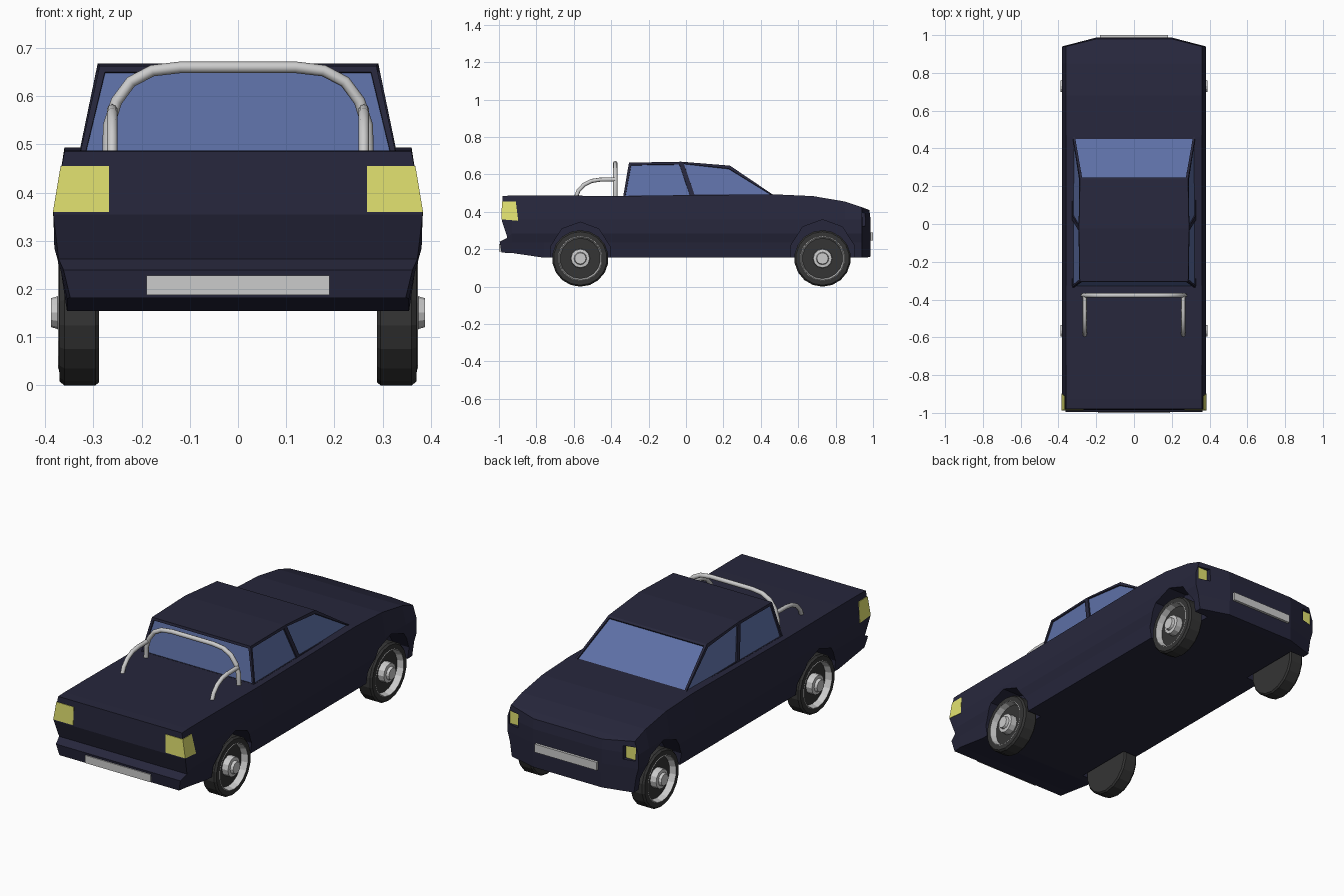
import bpy, bmesh, math
from mathutils import Matrix

if "Cube" in bpy.data.objects:
    bpy.data.objects.remove(bpy.data.objects["Cube"])


def material(name, rgb):
    m = bpy.data.materials.new(name)
    m.diffuse_color = (*rgb, 1)
    m.use_nodes = True
    m.node_tree.nodes["Principled BSDF"].inputs["Base Color"].default_value = m.diffuse_color
    return m


PAINT = material("navy_paint", (0.02, 0.02, 0.045))
GLASS = material("blue_glass", (0.11, 0.16, 0.38))
LAMP = material("yellow_lamp", (0.75, 0.75, 0.16))
RUBBER = material("dark_rubber", (0.035, 0.035, 0.035))


def finish(name, bm, *mats):
    bmesh.ops.recalc_face_normals(bm, faces=bm.faces[:])
    me = bpy.data.meshes.new(name)
    bm.to_mesh(me)
    bm.free()
    ob = bpy.data.objects.new(name, me)
    bpy.context.collection.objects.link(ob)
    for m in mats:
        me.materials.append(m)
    return ob


def box(name, lo, hi, *mats):
    bm = bmesh.new()
    bmesh.ops.create_cube(bm, size=1)
    for v in bm.verts:
        v.co = [(a + b) / 2 + c * (b - a) for a, b, c in zip(lo, hi, v.co)]
    return finish(name, bm, *mats)


def hull(name, pts, *mats):
    bm = bmesh.new()
    for p in pts:
        bm.verts.new(p)
    bmesh.ops.convex_hull(bm, input=bm.verts[:])
    bmesh.ops.dissolve_limit(bm, angle_limit=0.02, verts=bm.verts[:], edges=bm.edges[:])
    return finish(name, bm, *mats)


def lathe_x(name, profile, centre, side, mat=None, steps=18):
    """Spin (x, radius) points about the wheel axle."""
    bm = bmesh.new()
    vs = [bm.verts.new((x * side, 0, r)) for x, r in profile]
    es = [bm.edges.new(p) for p in zip(vs, vs[1:])]
    bmesh.ops.spin(bm, geom=vs + es, axis=(1, 0, 0), cent=(0, 0, 0),
                   angle=math.tau, steps=steps)
    bmesh.ops.remove_doubles(bm, verts=bm.verts[:], dist=1e-4)
    bmesh.ops.translate(bm, verts=bm.verts[:], vec=centre)
    return finish(name, bm, *([mat] if mat else []))


def tube(name, pts, radius):
    cu = bpy.data.curves.new(name, 'CURVE')
    cu.dimensions = '3D'
    cu.bevel_depth = radius
    cu.bevel_resolution = 2
    cu.use_fill_caps = True
    sp = cu.splines.new('POLY')
    sp.points.add(len(pts) - 1)
    for p, co in zip(sp.points, pts):
        p.co = (*co, 1)
    ob = bpy.data.objects.new(name, cu)
    bpy.context.collection.objects.link(ob)
    return ob


# Body: half sections (top, shoulder, waist, sill, bottom) lofted from tail to nose
def section(y, top, bottom=0.155, x_top=0.36):
    return [(x_top, y, top), (0.381, y, 0.36), (0.381, y, 0.285),
            (0.367, y, 0.235), (0.355, y, bottom)]


stations = [
    [(0.36, -0.98, 0.485), (0.383, -0.985, 0.355), (0.372, -0.955, 0.262),
     (0.362, -0.996, 0.24), (0.348, -0.987, 0.182)],
    section(-0.93, 0.487, 0.18),
    section(-0.76, 0.487),
    section(-0.33, 0.485),
    section(0.46, 0.494),
    section(0.68, 0.484),
    section(0.85, 0.455),
    section(0.94, 0.425),
    [(0.2, 0.98, 0.41), (0.2, 0.987, 0.36), (0.2, 0.987, 0.285),
     (0.2, 0.987, 0.235), (0.2, 0.985, 0.158)],
]
bm = bmesh.new()
rows = [[[bm.verts.new((s * x, y, z)) for x, y, z in st] for s in (1, -1)] for st in stations]
for a, b in zip(rows, rows[1:]):
    for s in (0, 1):
        for k in range(4):
            bm.faces.new((a[s][k], a[s][k + 1], b[s][k + 1], b[s][k]))
    for k in (0, 4):
        bm.faces.new((a[0][k], a[1][k], b[1][k], b[0][k]))
for r in (rows[0], rows[-1]):
    for k in range(4):
        bm.faces.new((r[0][k], r[1][k], r[1][k + 1], r[0][k + 1]))
body = finish("body", bm, PAINT)


def cut(cutter):
    cutter.hide_render = True
    cutter.display_type = 'WIRE'
    m = body.modifiers.new(cutter.name, 'BOOLEAN')
    m.operation = 'DIFFERENCE'
    m.solver = 'EXACT'
    m.object = cutter


# Cabin: glazed faces are inset and recessed
bm = bmesh.new()
base = [(0.329, -0.337, 0.475), (0.33, 0.035, 0.48), (0.326, 0.475, 0.485)]
roof = [(0.287, -0.305, 0.663), (0.291, -0.025, 0.668), (0.286, 0.235, 0.647)]
B, R = [[[bm.verts.new((s * x, y, z)) for x, y, z in row] for s in (1, -1)]
        for row in (base, roof)]
panes = []
for s in (0, 1):
    for k in (0, 1):
        panes.append(bm.faces.new((B[s][k], B[s][k + 1], R[s][k + 1], R[s][k])))
for k in (0, 2):
    panes.append(bm.faces.new((B[0][k], B[1][k], R[1][k], R[0][k])))
for k in (0, 1):
    bm.faces.new((R[0][k], R[0][k + 1], R[1][k + 1], R[1][k]))
    bm.faces.new((B[0][k], B[0][k + 1], B[1][k + 1], B[1][k]))
bmesh.ops.recalc_face_normals(bm, faces=bm.faces[:])
bmesh.ops.inset_individual(bm, faces=panes, thickness=0.017, depth=0)
bmesh.ops.inset_individual(bm, faces=panes, thickness=0.001, depth=-0.007)
for f in panes:
    f.material_index = 1
finish("cabin", bm, PAINT, GLASS)

for side, tag in ((1, "right"), (-1, "left")):
    # Wheels and wheel arches
    for y, end, arch in ((-0.565, "tail", 0.168), (0.73, "nose", 0.18)):
        c = (0, y, 0.151)
        lathe_x(f"{end}_{tag}_tyre", [(0.288, 0), (0.288, 0.144), (0.296, 0.151), (0.36, 0.151),
                (0.37, 0.143), (0.371, 0.118), (0.338, 0.112), (0.338, 0)], c, side, RUBBER)
        lathe_x(f"{end}_{tag}_rim", [(0.371, 0.119), (0.373, 0.116), (0.34, 0.108),
                (0.337, 0.112)], c, side)
        lathe_x(f"{end}_{tag}_hub", [(0.335, 0.052), (0.372, 0.05), (0.374, 0.034),
                (0.388, 0.03), (0.388, 0)], c, side, steps=12)
        bm = bmesh.new()
        bmesh.ops.create_cone(bm, cap_ends=True, segments=10, radius1=arch, radius2=arch, depth=0.2)
        bmesh.ops.transform(bm, verts=bm.verts[:], matrix=Matrix.Translation((side * 0.372, y, 0.155))
                            @ Matrix.Diagonal((1, 1, 1.13, 1)) @ Matrix.Rotation(math.pi / 2, 4, 'Y')
                            @ Matrix.Rotation(math.pi / 2, 4, 'Z'))
        cut(finish(f"{end}_{tag}_arch_cutter", bm, PAINT))

    # Recessed nose lamps
    xs = sorted((side * 0.305, side * 0.368))
    cut(box(f"{tag}_lamp_cutter", (xs[0], 0.93, 0.325), (xs[1], 1.05, 0.395), PAINT))
    box(f"nose_{tag}_lamp", (xs[0], 0.92, 0.325), (xs[1], 0.936, 0.395), LAMP)

    # Wraparound tail lamps
    hull(f"tail_{tag}_lamp", [(side * x, y, z) for x, y, z in (
        (0.268, -0.987, 0.36), (0.384, -0.987, 0.36), (0.384, -0.897, 0.352), (0.268, -0.95, 0.36),
        (0.268, -0.984, 0.455), (0.368, -0.984, 0.455), (0.368, -0.91, 0.455),
        (0.268, -0.95, 0.455))], LAMP)

    # Roll bar brace
    tube(f"{tag}_roll_bar_brace", [(side * 0.261, y, z) for y, z in (
        (-0.59, 0.475), (-0.575, 0.513), (-0.545, 0.545), (-0.505, 0.565),
        (-0.46, 0.572), (-0.38, 0.573))], 0.011)

# Roll bar hoop
half = [(0.27, 0.475), (0.268, 0.54), (0.252, 0.59), (0.222, 0.63), (0.178, 0.653), (0.12, 0.66)]
tube("roll_bar_hoop", [(x, -0.378, z) for x, z in half]
     + [(-x, -0.378, z) for x, z in reversed(half)], 0.012)

# Blank plates
box("tail_plate", (-0.19, -1.0, 0.188), (0.19, -0.98, 0.228))
box("nose_plate", (-0.18, 0.975, 0.247), (0.18, 1.0, 0.29))
